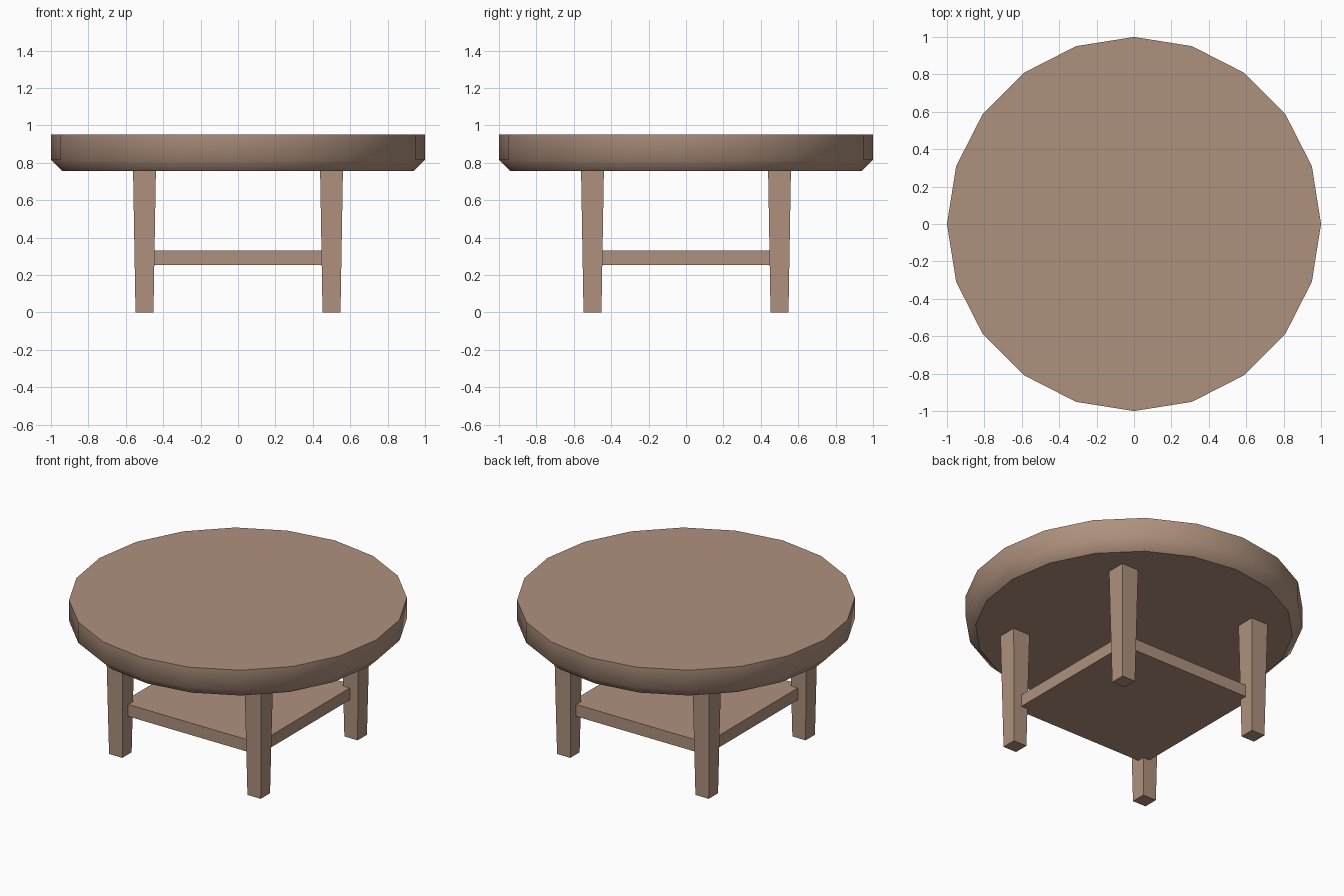
import bpy
import bmesh
import math

cube = bpy.data.objects.get("Cube")
if cube:
    bpy.data.objects.remove(cube, do_unlink=True)

wood = bpy.data.materials.new("warm brown wood")
wood.use_nodes = True
wood_colour = (0.43, 0.285, 0.208, 1.0)
wood.diffuse_color = wood_colour
wood.node_tree.nodes["Principled BSDF"].inputs["Base Color"].default_value = wood_colour


def ring(bm, cx, cy, z, radius, sides, turn=0.0):
    """Regular polygon of vertices at height z."""
    angles = [math.tau * i / sides + turn for i in range(sides)]
    return [bm.verts.new((cx + radius * math.cos(a), cy + radius * math.sin(a), z))
            for a in angles]


def loft(name, sections, sides, cx=0.0, cy=0.0, turn=0.0, smooth=False):
    """Capped solid through (radius, height) sections, listed bottom to top."""
    bm = bmesh.new()
    rings = [ring(bm, cx, cy, z, r, sides, turn) for r, z in sections]
    for low, high in zip(rings, rings[1:]):
        for i in range(sides):
            j = (i + 1) % sides
            bm.faces.new((low[i], low[j], high[j], high[i])).smooth = smooth
    for cap in (bm.faces.new(rings[0][::-1]), bm.faces.new(rings[-1])):
        for edge in cap.edges:
            edge.smooth = False
    mesh = bpy.data.meshes.new(name)
    bm.to_mesh(mesh)
    bm.free()
    mesh.materials.append(wood)
    obj = bpy.data.objects.new(name, mesh)
    bpy.context.collection.objects.link(obj)
    return obj


# Round top with a chamfered underside
loft("table_top", [(0.94, 0.757), (1.0, 0.815), (1.0, 0.95)], 20, smooth=True)

# Square tapered legs and the shelf between them
diagonal = math.sqrt(2)
quarter = math.pi / 4
for x, side in ((-0.5, "right"), (0.5, "left")):
    for y, end in ((-0.5, "front"), (0.5, "back")):
        loft(f"{end}_{side}_leg", [(0.048 * diagonal, 0.0), (0.061 * diagonal, 0.757)],
             4, x, y, quarter)
loft("lower_shelf", [(0.495 * diagonal, 0.252), (0.495 * diagonal, 0.33)], 4, turn=quarter)
